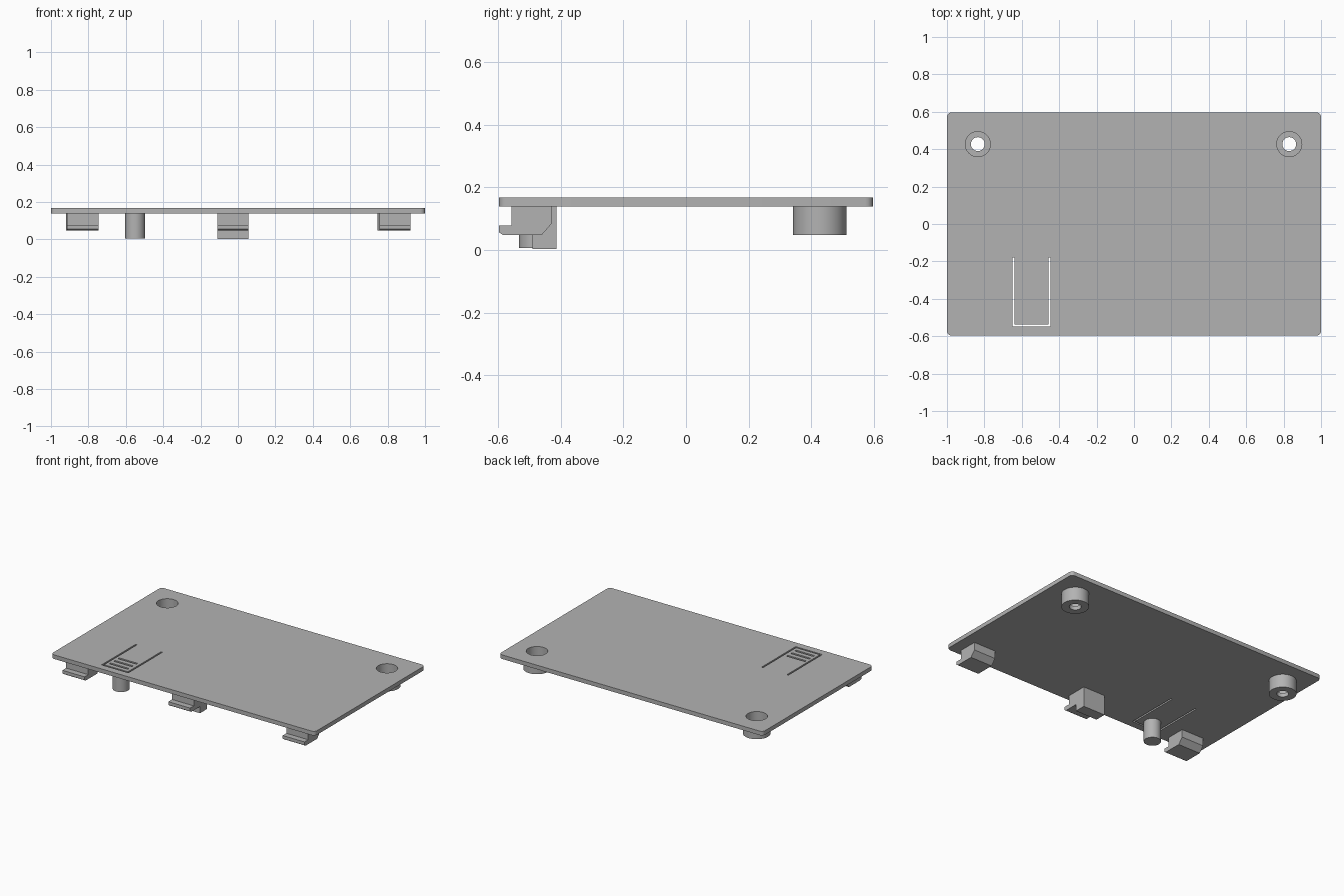
import bpy, bmesh, math
from mathutils import Matrix, Vector

cube = bpy.data.objects.get("Cube")
if cube:
    bpy.data.objects.remove(cube, do_unlink=True)

grey = bpy.data.materials.new("plain grey")
grey.use_nodes = True
COLOR = (0.45, 0.45, 0.45, 1)
grey.diffuse_color = COLOR
grey.node_tree.nodes["Principled BSDF"].inputs["Base Color"].default_value = COLOR

TOP, UNDER = 0.167, 0.139
BOSSES = ((-0.835, 0.427), (0.83, 0.427))
SEGMENTS = 48


def finish(name, bm):
    bmesh.ops.recalc_face_normals(bm, faces=bm.faces)
    mesh = bpy.data.meshes.new(name)
    bm.to_mesh(mesh)
    bm.free()
    mesh.materials.append(grey)
    ob = bpy.data.objects.new(name, mesh)
    bpy.context.collection.objects.link(ob)
    return ob


def add_box(bm, x0, x1, y0, y1, z0, z1):
    mid = Vector((x0 + x1, y0 + y1, z0 + z1)) / 2
    size = Matrix.Diagonal((x1 - x0, y1 - y0, z1 - z0, 1))
    return bmesh.ops.create_cube(bm, size=1, matrix=Matrix.Translation(mid) @ size)


def add_cylinder(bm, x, y, z0, z1, r):
    bmesh.ops.create_cone(bm, cap_ends=True, segments=SEGMENTS, radius1=r, radius2=r,
                          depth=z1 - z0, matrix=Matrix.Translation((x, y, (z0 + z1) / 2)))


def smooth(ob):
    bpy.ops.object.select_all(action='DESELECT')
    ob.select_set(True)
    bpy.context.view_layer.objects.active = ob
    bpy.ops.object.shade_smooth_by_angle(angle=math.radians(30))


# Cover plate with rounded corners
bm = bmesh.new()
add_box(bm, -1, 1, -0.597, 0.597, UNDER, TOP)
corners = [e for e in bm.edges if abs(e.verts[0].co.z - e.verts[1].co.z) > 0.01]
bmesh.ops.bevel(bm, geom=corners, offset=0.025, segments=4, profile=0.5, affect='EDGES')
plate = finish("cover_plate", bm)

# Cutters: screw holes, U-shaped slot as one closed outline, grip grooves
bm = bmesh.new()
for x, y in BOSSES:
    add_cylinder(bm, x, y, 0.1, 0.2, 0.067)
left, right, front, back, gap = -0.65, -0.447, -0.548, -0.18, 0.011
outline = [(left, back), (left, front), (right, front), (right, back),
           (right - gap, back), (right - gap, front + gap),
           (left + gap, front + gap), (left + gap, back)]
face = bm.faces.new([bm.verts.new((x, y, 0.1)) for x, y in outline])
ext = bmesh.ops.extrude_face_region(bm, geom=[face])
bmesh.ops.translate(bm, vec=(0, 0, 0.1),
                    verts=[v for v in ext["geom"] if isinstance(v, bmesh.types.BMVert)])
for i in range(3):
    y = -0.5 + 0.046 * i
    add_box(bm, -0.62, -0.48, y - 0.007, y + 0.007, TOP - 0.008, 0.2)
cutter = finish("plate_cutter", bm)
cutter.hide_render = True

cut = plate.modifiers.new("openings", 'BOOLEAN')
cut.operation, cut.solver, cut.object = 'DIFFERENCE', 'EXACT', cutter
bpy.context.view_layer.objects.active = plate
bpy.ops.object.modifier_apply(modifier=cut.name)
bpy.data.objects.remove(cutter, do_unlink=True)
smooth(plate)

# Counterbored screw bosses, turned from a closed profile
for side, (x, y) in zip(("right", "left"), BOSSES):
    bm = bmesh.new()
    ring = [(0.037, 0.048), (0.085, 0.048), (0.085, UNDER),
            (0.067, UNDER), (0.067, 0.075), (0.037, 0.075)]
    verts = [bm.verts.new((r, 0, z)) for r, z in ring]
    edges = [bm.edges.new((verts[i - 1], verts[i])) for i in range(len(verts))]
    bmesh.ops.spin(bm, geom=verts + edges, cent=(0, 0, 0), axis=(0, 0, 1),
                   angle=math.tau, steps=SEGMENTS, use_duplicate=False)
    bmesh.ops.remove_doubles(bm, verts=bm.verts, dist=0.0001)
    bmesh.ops.translate(bm, verts=bm.verts, vec=(x, y, 0))
    smooth(finish(side + "_screw_boss", bm))

# Push pin below the flexible tab
bm = bmesh.new()
add_cylinder(bm, -0.55, -0.48, 0.006, UNDER, 0.053)
smooth(finish("tab_pin", bm))

# Snap hooks, extruded along x from a side profile
lip = [(-0.557, UNDER), (-0.557, 0.078), (-0.597, 0.078), (-0.597, 0.056), (-0.585, 0.048)]
heel = [(-0.46, 0.048), (-0.427, 0.086), (-0.427, UNDER)]
foot = [(-0.49, 0.048), (-0.49, 0.002), (-0.414, 0.002), (-0.414, UNDER)]
for name, x0, x1, rear in (("right_hook", -0.913, -0.745, heel),
                           ("middle_hook", -0.11, 0.055, foot),
                           ("left_hook", 0.757, 0.922, heel)):
    bm = bmesh.new()
    face = bm.faces.new([bm.verts.new((x0, y, z)) for y, z in lip + rear])
    ext = bmesh.ops.extrude_face_region(bm, geom=[face])
    bmesh.ops.translate(bm, vec=(x1 - x0, 0, 0),
                        verts=[v for v in ext["geom"] if isinstance(v, bmesh.types.BMVert)])
    finish(name, bm)
